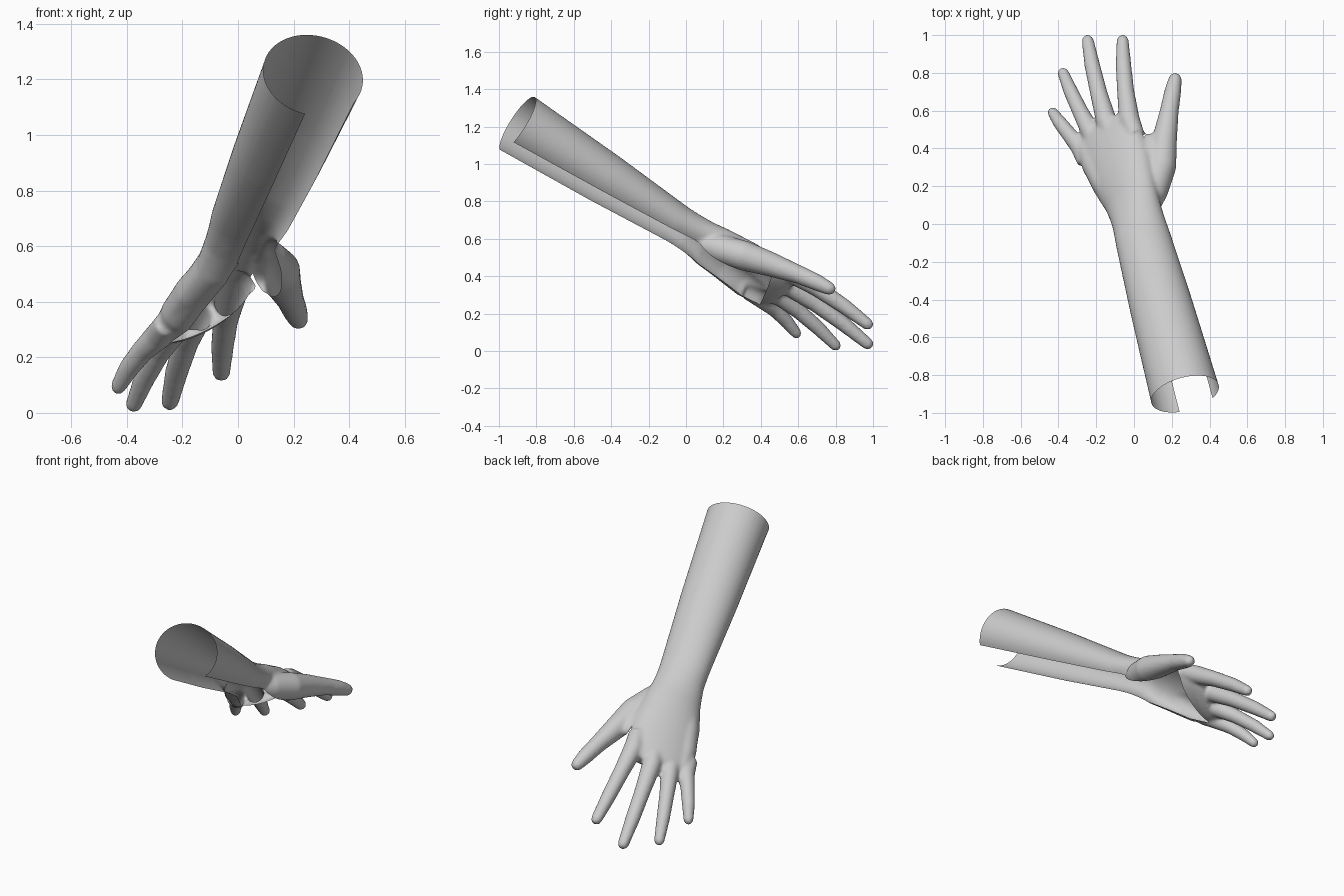
import bpy, bmesh, math
from mathutils import Vector as V

cube = bpy.data.objects.get("Cube")
if cube:
    bpy.data.objects.remove(cube)

skin = bpy.data.materials.new("plain_grey")
skin.use_nodes = True
grey = (0.6, 0.6, 0.6, 1)
skin.diffuse_color = grey
skin.node_tree.nodes["Principled BSDF"].inputs["Base Color"].default_value = grey

SIDES = 32
bm = bmesh.new()


def loft(sections):
    """Closed tube through (centre, across, half width, half depth) sections."""
    rings = []
    for i, (c, across, w, d) in enumerate(sections):
        t = (sections[min(i + 1, len(sections) - 1)][0] - sections[max(i - 1, 0)][0]).normalized()
        a = (across - across.dot(t) * t).normalized()
        n = a.cross(t)
        rings.append([bm.verts.new(c + a * w * math.cos(k * math.tau / SIDES)
                                   + n * d * math.sin(k * math.tau / SIDES)) for k in range(SIDES)])
    for r, s in zip(rings, rings[1:]):
        for k in range(SIDES):
            j = (k + 1) % SIDES
            bm.faces.new((r[k], r[j], s[j], s[k]))
    bm.faces.new(rings[0][::-1])
    bm.faces.new(rings[-1])


def digit(points, radii):
    """Round tube with a domed tip."""
    pts = [V(p) for p in points]
    t = (pts[-1] - pts[-2]).normalized()
    r = radii[-1]
    pts += [pts[-1] + t * r * math.sin(q) for q in (0.5, 0.9, 1.25, 1.5)]
    radii = list(radii) + [r * math.cos(q) for q in (0.5, 0.9, 1.25, 1.5)]
    loft([(p, ACROSS, q, q) for p, q in zip(pts, radii)])


# Main axes of the forearm and of the rolled hand
ELBOW, WRIST = V((0.27, -0.9, 1.215)), V((0.015, 0.04, 0.625))
AXIS = (WRIST - ELBOW).normalized()
ACROSS = V((0.87, 0.48, 0.48)).normalized()
HAND = V((-0.185, 0.47, -0.265)).normalized()
UP = ACROSS.cross(HAND).normalized()
LEVEL = V((0.96, 0.27, 0))

# Forearm, wrist and hand in one loft
loft([
    (ELBOW - AXIS * 0.06, LEVEL, 0.19, 0.175),
    (ELBOW, LEVEL, 0.185, 0.17),
    (ELBOW.lerp(WRIST, 0.5), LEVEL, 0.167, 0.14),
    (ELBOW.lerp(WRIST, 0.88), LEVEL, 0.147, 0.108),
    (WRIST, LEVEL.lerp(ACROSS, 0.5), 0.142, 0.1),
    (V((-0.015, 0.14, 0.56)), ACROSS, 0.16, 0.095),
    (V((-0.065, 0.27, 0.48)), ACROSS, 0.19, 0.09),
    (V((-0.122, 0.42, 0.383)), ACROSS, 0.2, 0.08),
    (V((-0.145, 0.49, 0.345)), ACROSS, 0.19, 0.066),
    (V((-0.155, 0.525, 0.325)), ACROSS, 0.165, 0.045),
])

# Padded outer edge of the palm
digit([(-0.05, 0.05, 0.57), (-0.1, 0.13, 0.505), (-0.155, 0.22, 0.435), (-0.21, 0.32, 0.355),
       (-0.245, 0.39, 0.31)], [0.05, 0.065, 0.072, 0.07, 0.055])

# Web between thumb and index finger
SIDEWAYS = V((0.95, -0.05, 0.15))
loft([(V((0.05, 0.08, 0.59)), SIDEWAYS, 0.07, 0.06),
      (V((0.052, 0.25, 0.54)), SIDEWAYS, 0.115, 0.065),
      (V((0.062, 0.39, 0.485)), SIDEWAYS, 0.115, 0.055),
      (V((0.065, 0.45, 0.46)), SIDEWAYS, 0.095, 0.035),
      (V((0.065, 0.475, 0.45)), SIDEWAYS, 0.07, 0.015)])

# Four fingers: knuckle, tip, knuckle radius
for base, tip, r in [
    ((-0.025, 0.55, 0.425), (-0.06, 0.97, 0.145), 0.056),
    ((-0.145, 0.54, 0.355), (-0.245, 0.97, 0.04), 0.056),
    ((-0.23, 0.49, 0.3), (-0.375, 0.80, 0.03), 0.052),
    ((-0.288, 0.41, 0.275), (-0.43, 0.59, 0.095), 0.05),
]:
    base, tip = V(base), V(tip)
    arch = UP * 0.012
    digit([base - HAND * 0.1, base, base.lerp(tip, 0.35) + arch, base.lerp(tip, 0.7) + arch, tip],
          [r * 0.9, r, r * 0.82, r * 0.74, r * 0.58])

# Thumb
digit([(0.07, 0.08, 0.575), (0.1, 0.17, 0.55), (0.145, 0.31, 0.51), (0.162, 0.45, 0.465),
       (0.187, 0.6, 0.41), (0.205, 0.7, 0.367), (0.217, 0.765, 0.335)],
      [0.06, 0.078, 0.08, 0.066, 0.05, 0.045, 0.036])


def mesh_object(name):
    me = bpy.data.meshes.new(name)
    bm.to_mesh(me)
    ob = bpy.data.objects.new(name, me)
    bpy.context.scene.collection.objects.link(ob)
    return ob


# Fuse everything into one smooth skin
arm = mesh_object("arm_and_hand")
fuse = arm.modifiers.new("fuse", 'REMESH')
fuse.mode, fuse.voxel_size = 'VOXEL', 0.01
soft = arm.modifiers.new("soften", 'SMOOTH')
soft.factor, soft.iterations = 0.5, 8
bpy.context.view_layer.update()
done = bpy.data.meshes.new_from_object(arm.evaluated_get(bpy.context.evaluated_depsgraph_get()))
bm.free()
bm = bmesh.new()
bm.from_mesh(done)


def plane(p, q, r, inside):
    """Plane through three points, normal towards the inside point."""
    n = (q - p).cross(r - p).normalized()
    return p, n if n.dot(inside - p) > 0 else -n


def open_cell(planes):
    """Cut cleanly along the planes and remove the skin inside all of them."""
    for p, n in planes:
        near = [f for f in bm.faces if all((f.calc_center_median() - c).dot(m) > -0.03 for c, m in planes)]
        geom = set(near) | {e for f in near for e in f.edges} | {v for f in near for v in f.verts}
        bmesh.ops.bisect_plane(bm, geom=list(geom), plane_co=p, plane_no=n, dist=1e-5)
    gone = [f for f in bm.faces if all((f.calc_center_median() - p).dot(n) > 0 for p, n in planes)]
    bmesh.ops.delete(bm, geom=gone, context='FACES')


# Open elbow end
bmesh.ops.bisect_plane(bm, geom=bm.verts[:] + bm.edges[:] + bm.faces[:], plane_co=ELBOW,
                       plane_no=AXIS, clear_inner=True)

# Long slot under the forearm
slot_a, slot_b = V((0.24, -1, 1.07)), V((0, -0.02, 0.55))
slot_c, slot_d = V((0.41, -0.92, 1.12)), V((0.135, 0.08, 0.57))
middle = (slot_a + slot_b + slot_c + slot_d) / 4
open_cell([plane(slot_a, slot_b, ELBOW, middle), plane(slot_c, slot_d, ELBOW, middle), (WRIST, -AXIS)])

# Open palm
little_side, thumb_side = V((-0.26, 0.4, 0.27)), V((0.1, 0.47, 0.42))
middle = (slot_b + slot_d + little_side + thumb_side) / 4
open_cell([plane(slot_b, little_side, slot_b + UP, middle),
           plane(slot_d, thumb_side, slot_d + UP, middle),
           plane(little_side, thumb_side, little_side + UP, middle),
           (WRIST - UP * 0.025, -UP), (WRIST, AXIS)])

# Finished shell
bmesh.ops.recalc_face_normals(bm, faces=bm.faces[:])
arm.modifiers.clear()
bm.to_mesh(arm.data)
bm.free()
arm.data.materials.clear()
arm.data.materials.append(skin)
arm.data.shade_smooth()
